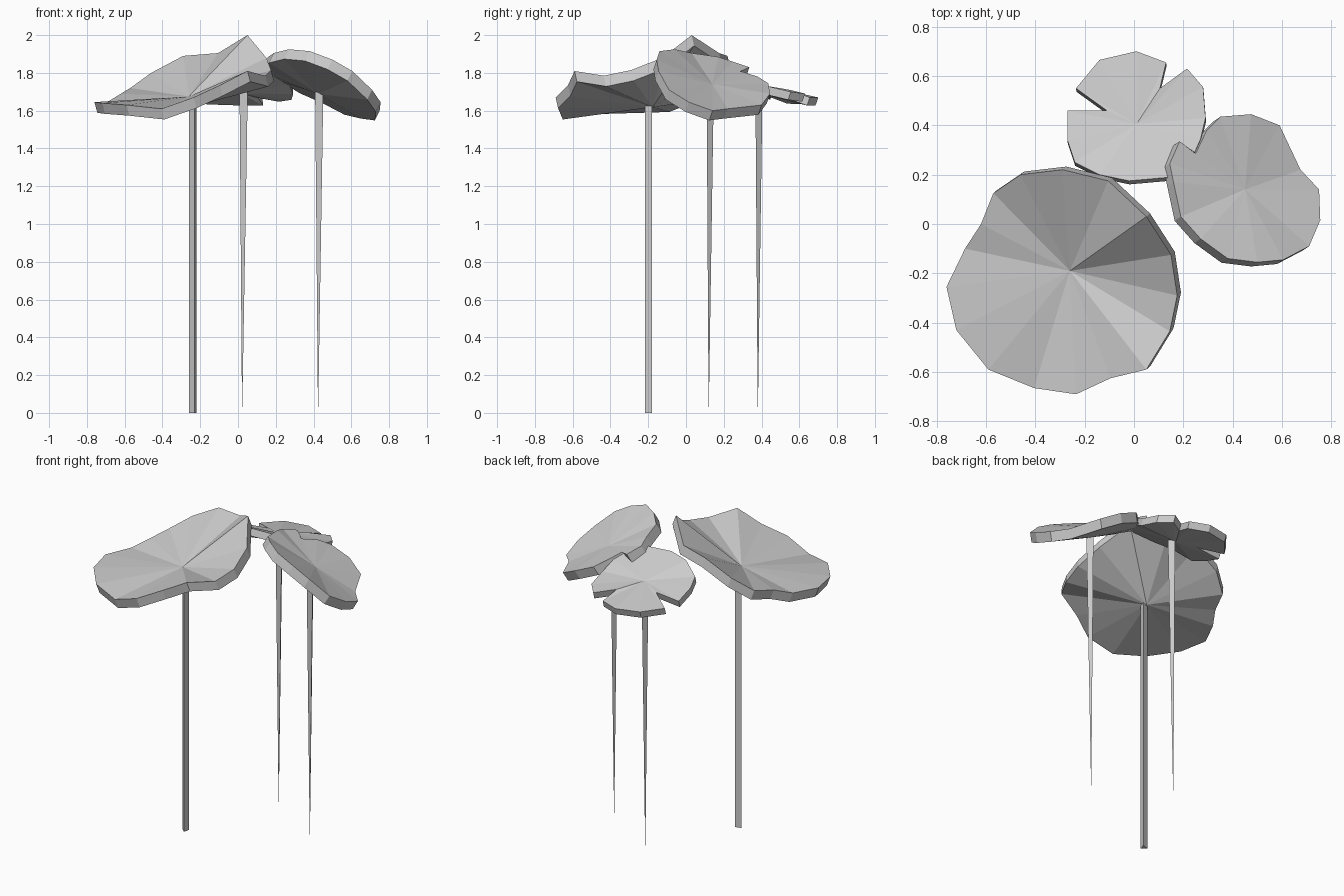
import bpy
import bmesh
import math
from mathutils import Vector

default_cube = bpy.data.objects.get("Cube")
if default_cube:
    bpy.data.objects.remove(default_cube, do_unlink=True)

# One plain grey for every part
grey = bpy.data.materials.new("light grey")
grey.use_nodes = True
grey.diffuse_color = (0.6, 0.6, 0.6, 1)
grey.node_tree.nodes["Principled BSDF"].inputs["Base Color"].default_value = grey.diffuse_color


def finish(bm, name):
    """Turn a bmesh into a flat-shaded grey object."""
    bmesh.ops.recalc_face_normals(bm, faces=bm.faces[:])
    mesh = bpy.data.meshes.new(name)
    bm.to_mesh(mesh)
    bm.free()
    mesh.materials.append(grey)
    scene_object = bpy.data.objects.new(name, mesh)
    bpy.context.collection.objects.link(scene_object)
    return scene_object


def make_pad(name, hub, rim, thickness):
    """A fan of facets from a hub to a rim, thickened along its mean normal."""
    bm = bmesh.new()
    middle = bm.verts.new(hub)
    edge = [bm.verts.new(point) for point in rim]
    for current, following in zip(edge, edge[1:] + edge[:1]):
        bm.faces.new((middle, current, following))
    bm.normal_update()

    # The area-weighted normal gives the direction of the lower surface
    mean = Vector()
    for face in bm.faces:
        mean += face.normal * face.calc_area()
    offset = mean.normalized() * -thickness

    extruded = bmesh.ops.extrude_face_region(bm, geom=bm.faces[:], use_keep_orig=True)
    lower = [item for item in extruded["geom"] if isinstance(item, bmesh.types.BMVert)]
    bmesh.ops.translate(bm, verts=lower, vec=offset)
    return finish(bm, name)


def make_stem(name, foot, head, foot_radius, head_radius, turn):
    """A three-sided stem running from its foot up to its head."""
    bm = bmesh.new()
    rings = []
    for centre, radius in ((foot, foot_radius), (head, head_radius)):
        ring = []
        for side in range(3):
            angle = math.radians(turn) + side * math.tau / 3
            spoke = Vector((math.cos(angle), math.sin(angle), 0)) * radius
            ring.append(bm.verts.new(Vector(centre) + spoke))
        rings.append(ring)
    bottom, top = rings
    bm.faces.new(bottom)
    bm.faces.new(top)
    for side in range(3):
        after = (side + 1) % 3
        bm.faces.new((bottom[side], bottom[after], top[after], top[side]))
    return finish(bm, name)


# Large front pad: wavy dish rising to a peak at the back left
large_rim = [
    (.05, .03, 2), (-.105, .175, 1.905), (-.29, .22, 1.89), (-.46, .2, 1.8),
    (-.57, .125, 1.72), (-.62, 0, 1.69), (-.685, -.1, 1.65), (-.76, -.255, 1.645),
    (-.72, -.43, 1.64), (-.59, -.59, 1.63), (-.405, -.665, 1.61), (-.235, -.69, 1.67),
    (-.095, -.625, 1.735), (.05, -.59, 1.81), (.145, -.435, 1.785),
    (.175, -.29, 1.815), (.15, -.125, 1.88),
]
make_pad("large_pad", (-.26, -.19, 1.675), large_rim, .06)

# Back pad: smaller, sloping down to the rear, with two notches
back_rim = [
    (.01, .7, 1.67), (-.14, .665, 1.675), (-.235, .55, 1.68), (-.11, .46, 1.715),
    (-.27, .46, 1.7), (-.27, .34, 1.74), (-.24, .25, 1.77), (-.14, .2, 1.83),
    (-.02, .175, 1.845), (.15, .19, 1.84), (.23, .255, 1.81), (.27, .345, 1.78),
    (.29, .43, 1.73), (.28, .555, 1.7), (.215, .63, 1.69), (.105, .55, 1.71),
    (.13, .655, 1.67),
]
make_pad("back_pad", (.01, .405, 1.735), back_rim, .045)

# Side pad: sloping down to the left, with one narrow notch
side_rim = [
    (.59, .4, 1.63), (.475, .445, 1.69), (.35, .435, 1.745), (.295, .38, 1.78),
    (.25, .285, 1.81), (.185, .335, 1.83), (.145, .245, 1.86), (.16, .17, 1.885),
    (.19, .03, 1.905), (.27, -.06, 1.925), (.38, -.14, 1.915), (.5, -.155, 1.87),
    (.605, -.145, 1.81), (.71, -.09, 1.71), (.755, .015, 1.645), (.75, .14, 1.6),
    (.675, .22, 1.61),
]
make_pad("side_pad", (.45, .14, 1.74), side_rim, .06)

# Straight stem under the large pad, tapering stems under the small ones
make_stem("large_stem", (-.237, -.195, 0), (-.237, -.195, 1.64), .023, .023, 45)
make_stem("back_stem", (.022, .38, .03), (.03, .38, 1.7), .001, .025, 90)
make_stem("side_stem", (.424, .12, .03), (.43, .122, 1.7), .001, .025, 90)
